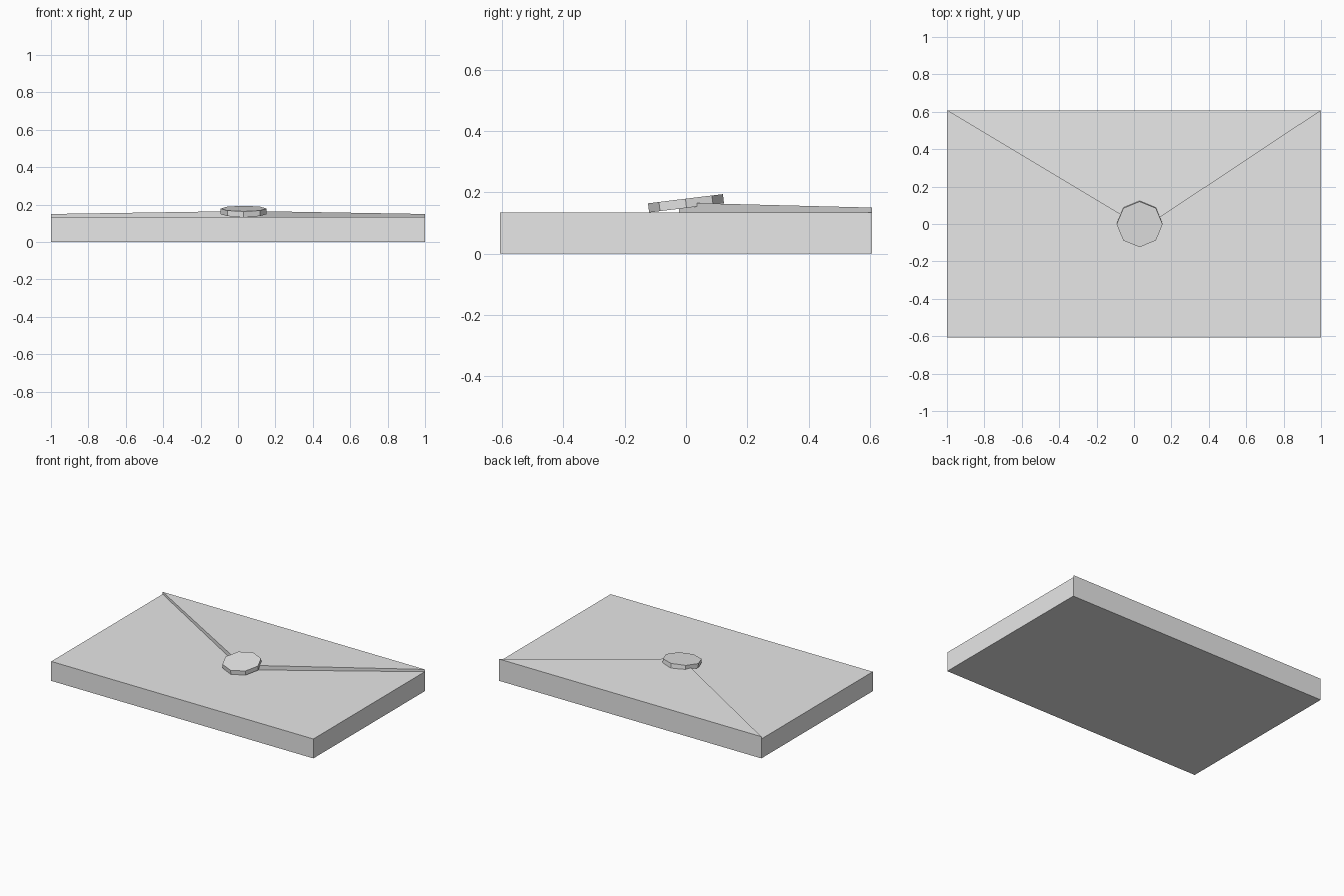
import bpy
import bmesh
import math

cube = bpy.data.objects.get("Cube")
if cube:
    bpy.data.objects.remove(cube, do_unlink=True)

# One plain paper grey for everything
grey = bpy.data.materials.new("light_grey")
grey.use_nodes = True
colour = (0.8, 0.8, 0.8, 1)
grey.diffuse_color = colour
grey.node_tree.nodes["Principled BSDF"].inputs["Base Color"].default_value = colour


def prism(name, bottom, tops):
    """Closed flat-sided solid: a bottom outline and a height for each corner."""
    bm = bmesh.new()
    low = [bm.verts.new(p) for p in bottom]
    high = [bm.verts.new((p[0], p[1], z)) for p, z in zip(bottom, tops)]
    bm.faces.new(low[::-1])
    bm.faces.new(high)
    n = len(low)
    for i in range(n):
        j = (i + 1) % n
        bm.faces.new((low[i], low[j], high[j], high[i]))
    mesh = bpy.data.meshes.new(name)
    bm.to_mesh(mesh)
    bm.free()
    mesh.materials.append(grey)
    obj = bpy.data.objects.new(name, mesh)
    bpy.context.collection.objects.link(obj)
    return obj


W, D, H = 1.0, 0.607, 0.134

# Envelope body
prism("envelope_body",
      [(-W, -D, 0), (W, -D, 0), (W, D, 0), (-W, D, 0)], [H] * 4)

# Triangular flap, rising gently towards its tip
prism("envelope_flap",
      [(W, D, H), (-W, D, H), (0.05, -0.023, H)], [0.15, 0.15, 0.166])

# Eight-sided seal, tilted to rest on the flap tip
bpy.ops.mesh.primitive_cylinder_add(vertices=8, radius=0.123, depth=0.03,
                                    location=(0.03, 0, 0.164),
                                    rotation=(math.radians(7), 0, 0))
seal = bpy.context.object
seal.name = "seal"
seal.data.materials.append(grey)
